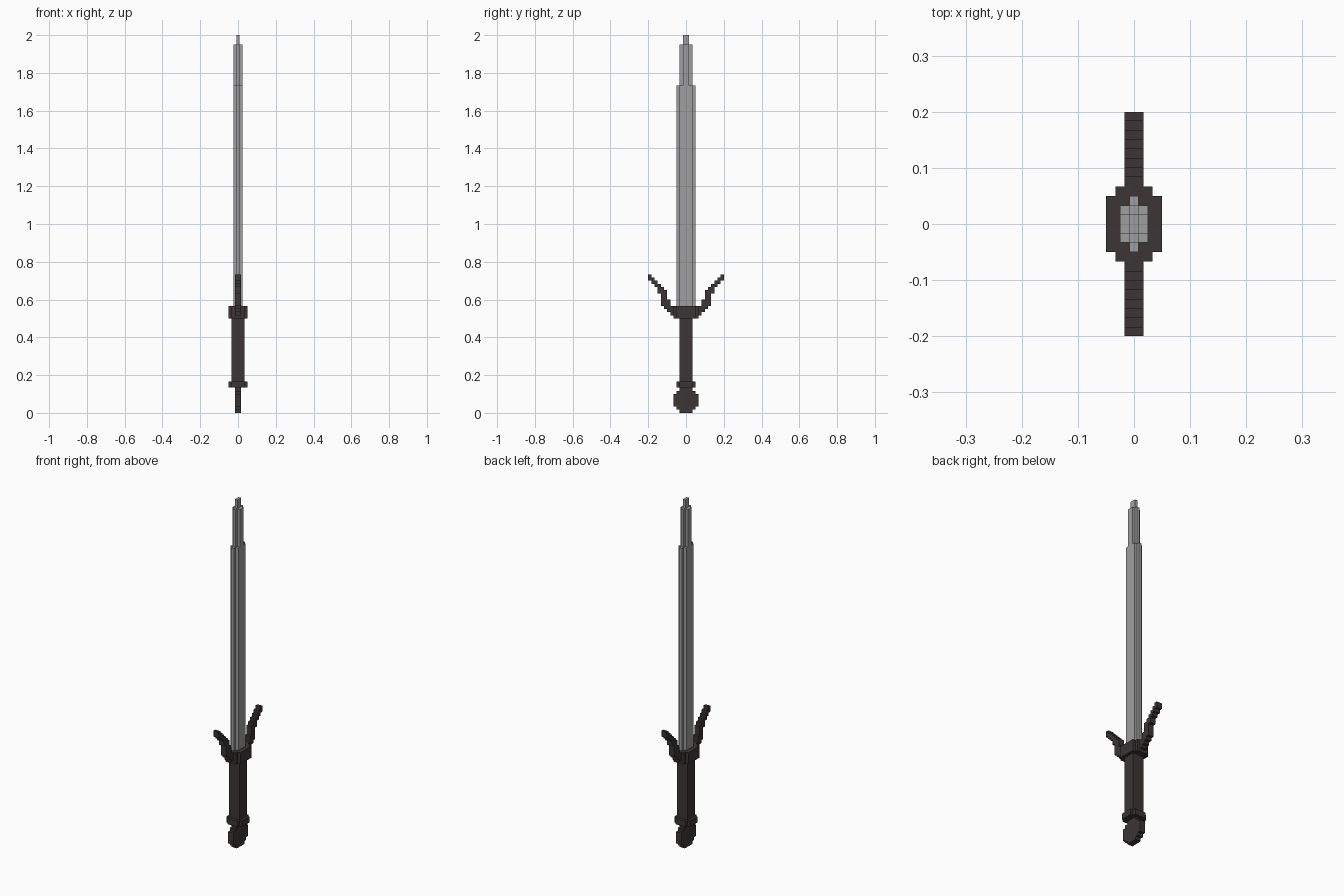
import bpy, bmesh
from mathutils import Vector

if "Cube" in bpy.data.objects:
    bpy.data.objects.remove(bpy.data.objects["Cube"])

U = 1 / 60  # one grid cell of the blocky style


def material(name, rgb):
    m = bpy.data.materials.new(name)
    m.diffuse_color = (*rgb, 1)
    m.use_nodes = True
    m.node_tree.nodes["Principled BSDF"].inputs["Base Color"].default_value = m.diffuse_color
    return m


STEEL = material("pale steel", (0.345, 0.345, 0.345))
DARK = material("dark iron", (0.045, 0.036, 0.036))


def outline(rows, start):
    """Stepped outline from rows (thickness, low, high) stacked from start."""
    left, right, v = [], [], start
    for t, lo, hi in rows:
        left += [(lo, v), (lo, v + t)]
        right += [(hi, v), (hi, v + t)]
        v += t
    pts = right + left[::-1]
    return [p for i, p in enumerate(pts) if p != pts[i - 1]]


def prism(name, pts, lo, hi, axis, mat, mirror=False):
    """Extrude an outline between lo and hi along x (y,z outline) or z (x,y outline)."""
    bm = bmesh.new()
    place = (lambda p: (lo, p[0], p[1])) if axis == "x" else (lambda p: (p[0], p[1], lo))
    face = bm.faces.new([bm.verts.new(Vector(place(p)) * U) for p in pts])
    ext = bmesh.ops.extrude_face_region(bm, geom=[face])
    step = Vector((1, 0, 0) if axis == "x" else (0, 0, 1)) * (hi - lo) * U
    bmesh.ops.translate(bm, vec=step,
                        verts=[g for g in ext["geom"] if isinstance(g, bmesh.types.BMVert)])
    if mirror:
        dup = bmesh.ops.duplicate(bm, geom=bm.verts[:] + bm.edges[:] + bm.faces[:])
        for g in dup["geom"]:
            if isinstance(g, bmesh.types.BMVert):
                g.co.y = -g.co.y
    bmesh.ops.recalc_face_normals(bm, faces=bm.faces)
    me = bpy.data.meshes.new(name)
    bm.to_mesh(me)
    bm.free()
    me.materials.append(mat)
    ob = bpy.data.objects.new(name, me)
    bpy.context.collection.objects.link(ob)
    return ob


def cross(wide_x, wide_y, narrow_x, long_y):
    """Cross-section: a block with a narrower step at both y ends (half sizes)."""
    d = long_y - wide_y
    return outline([(d, -narrow_x, narrow_x), (2 * wide_y, -wide_x, wide_x),
                    (d, -narrow_x, narrow_x)], -long_y)


def rect(x, y):
    return [(-x, -y), (x, -y), (x, y), (-x, y)]


# Pommel: stepped disc
prism("pommel", outline([(1, -2, 2), (1, -3, 3), (4, -4, 4), (1, -3, 3), (1, -2, 2)], 0),
      -1, 1, "x", DARK)

# Collar, grip and guard block
prism("grip_collar", cross(3, 2, 2, 3), 8, 10, "z", DARK)
prism("grip", rect(2, 2), 10, 30, "z", DARK)
prism("guard_block", cross(3, 3, 2, 4), 30, 34, "z", DARK)

# Guard arms: stepped hooks sweeping upward on both sides
arm_rows = [(1, 4, 5), (1, 4, 6), (1, 4, 7), (2, 5, 8), (2, 6, 8), (1, 6, 9),
            (1, 7, 9), (1, 8, 10), (1, 9, 11), (1, 10, 12), (1, 11, 12)]
prism("guard_arms", outline(arm_rows, 31), -1, 1, "x", DARK, mirror=True)

# Blade: three tapering sections
prism("blade_lower", cross(1.5, 2, 0.5, 3), 34, 104, "z", STEEL)
prism("blade_upper", cross(1.5, 1, 0.5, 2), 104, 117, "z", STEEL)
prism("blade_tip", rect(0.5, 1), 117, 120, "z", STEEL)
